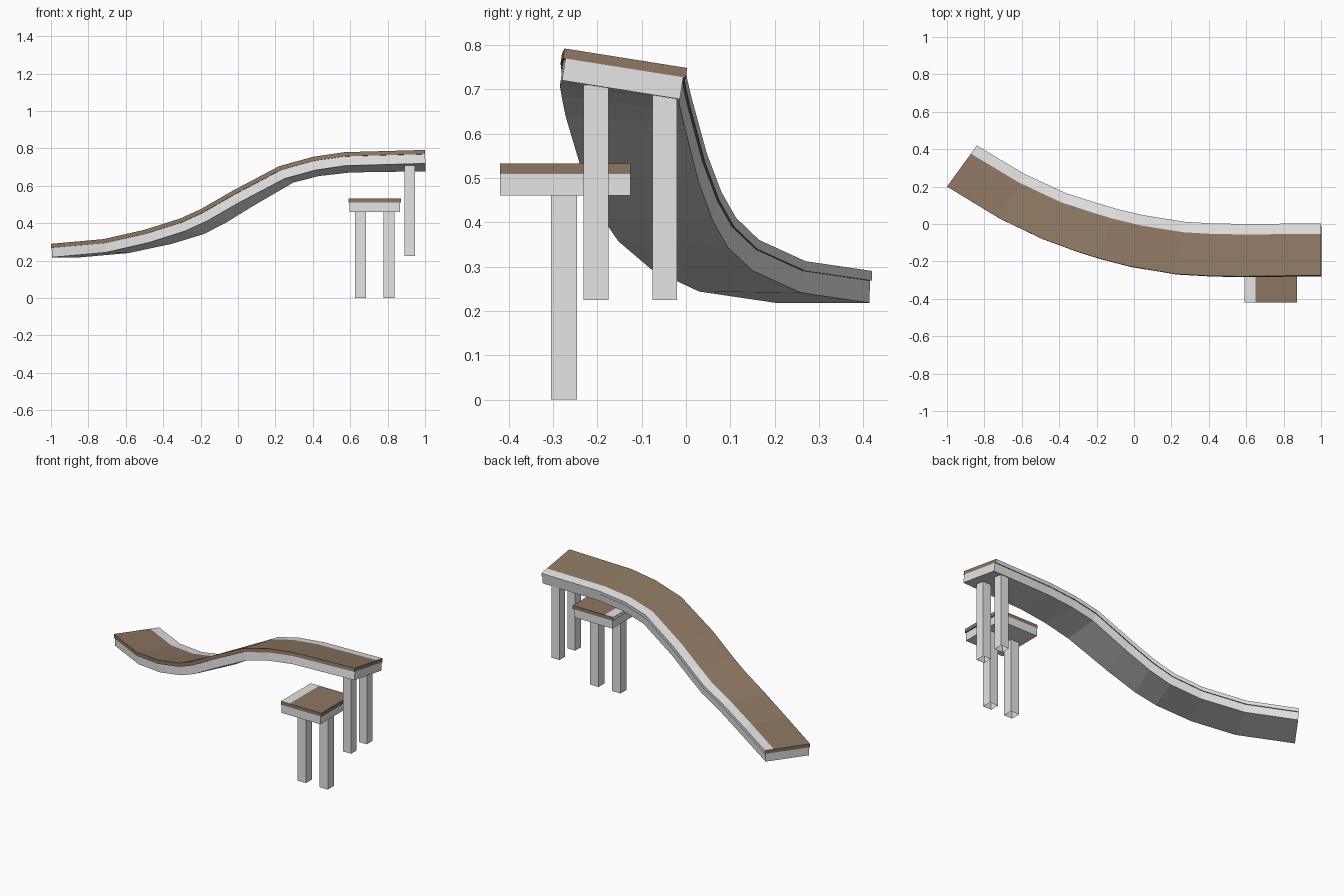
import bpy
import bmesh
from mathutils import Vector

cube = bpy.data.objects.get("Cube")
if cube:
    bpy.data.objects.remove(cube, do_unlink=True)


def make_material(name, rgb):
    m = bpy.data.materials.new(name)
    m.use_nodes = True
    m.diffuse_color = (*rgb, 1)
    m.node_tree.nodes["Principled BSDF"].inputs["Base Color"].default_value = (*rgb, 1)
    return m


GREY = make_material("pale_concrete", (0.78, 0.78, 0.78))
BROWN = make_material("brown_deck", (0.267, 0.183, 0.12))


def finish(name, bm, mats):
    mesh = bpy.data.meshes.new(name)
    bm.to_mesh(mesh)
    bm.free()
    for m in mats:
        mesh.materials.append(m)
    obj = bpy.data.objects.new(name, mesh)
    bpy.context.collection.objects.link(obj)
    return obj


def sweep(name, sections, profile, mats, grey_edges=()):
    """Loft a closed profile of (across, depth) points through the sections.
    Side faces from the listed profile edges take the second material."""
    bm = bmesh.new()
    rings = []
    for i, (front, back) in enumerate(sections):
        before = sections[max(i - 1, 0)]
        after = sections[min(i + 1, len(sections) - 1)]
        across = (back - front).normalized()
        along = (after[0] + after[1] - before[0] - before[1]).normalized()
        up = along.cross(across).normalized()
        if i in (0, len(sections) - 1):
            up = (up + Vector((0, 0, 1))).normalized() if i == 0 else up
        width = (back - front).length
        rings.append([bm.verts.new(front + across * (u * width) - up * d) for u, d in profile])
    n = len(profile)
    for a, b in zip(rings, rings[1:]):
        for k in range(n):
            f = bm.faces.new((a[k], a[(k + 1) % n], b[(k + 1) % n], b[k]))
            f.material_index = 1 if k in grey_edges else 0
    bm.faces.new(rings[0])
    bm.faces.new(rings[-1])
    bmesh.ops.recalc_face_normals(bm, faces=bm.faces)
    return finish(name, bm, mats)


def box(name, x, y, z, mat, open_bottom=False):
    bm = bmesh.new()
    bmesh.ops.create_cube(bm, size=1)
    for v in bm.verts:
        v.co = [r[0] if c < 0 else r[1] for c, r in zip(v.co, (x, y, z))]
    if open_bottom:
        low = [f for f in bm.faces if f.normal.z < -0.5]
        bmesh.ops.delete(bm, geom=low, context="FACES_ONLY")
    return finish(name, bm, [mat])


# Banked, curving walkway: front and back top edges at each section
front_edge = [(-1, .2, .29), (-.72, .03, .315), (-.5, -.075, .365), (-.31, -.145, .425),
              (-.2, -.18, .475), (-.03, -.225, .573), (.22, -.267, .705),
              (.4, -.277, .755), (.57, -.28, .78), (1, -.274, .792)]
back_edge = [(-.84, .42, .29), (-.59, .27, .312), (-.365, .165, .36), (-.2, .113, .41),
             (-.09, .08, .468), (.05, .047, .555), (.27, .012, .683),
             (.42, .003, .722), (.6, 0, .742), (1, .003, .748)]
sections = [(Vector(f), Vector(b)) for f, b in zip(front_edge, back_edge)]

DECK, SLAB = 0.022, 0.072
# Deck is brown with a pale strip along the back edge
sweep("walkway_deck", sections,
      [(0, 0), (.8, 0), (1, 0), (1, DECK), (0, DECK)], [BROWN, GREY], grey_edges=(1, 2))
sweep("walkway_slab", sections,
      [(.02, DECK), (.98, DECK), (.98, SLAB), (.02, SLAB)], [GREY])

# Walkway legs
for side, y, top in (("front", -.203, .71), ("back", -.048, .69)):
    box(f"walkway_leg_{side}", (.89, .945), (y - .028, y + .028), (.225, top), GREY, True)

# Small bench: slab, deck with a pale strip on one edge, two legs
box("bench_slab", (.597, .865), (-.42, -.125), (.46, .51), GREY)
bench = [(Vector((.592, y, .532)), Vector((.872, y, .532))) for y in (-.125, -.42)]
sweep("bench_deck", bench,
      [(0, 0), (.21, 0), (1, 0), (1, DECK), (0, DECK)], [BROWN, GREY], grey_edges=(0, 4))
for side, x in (("right", .655), ("left", .807)):
    box(f"bench_leg_{side}", (x - .029, x + .029), (-.305, -.246), (0, .46), GREY, True)
